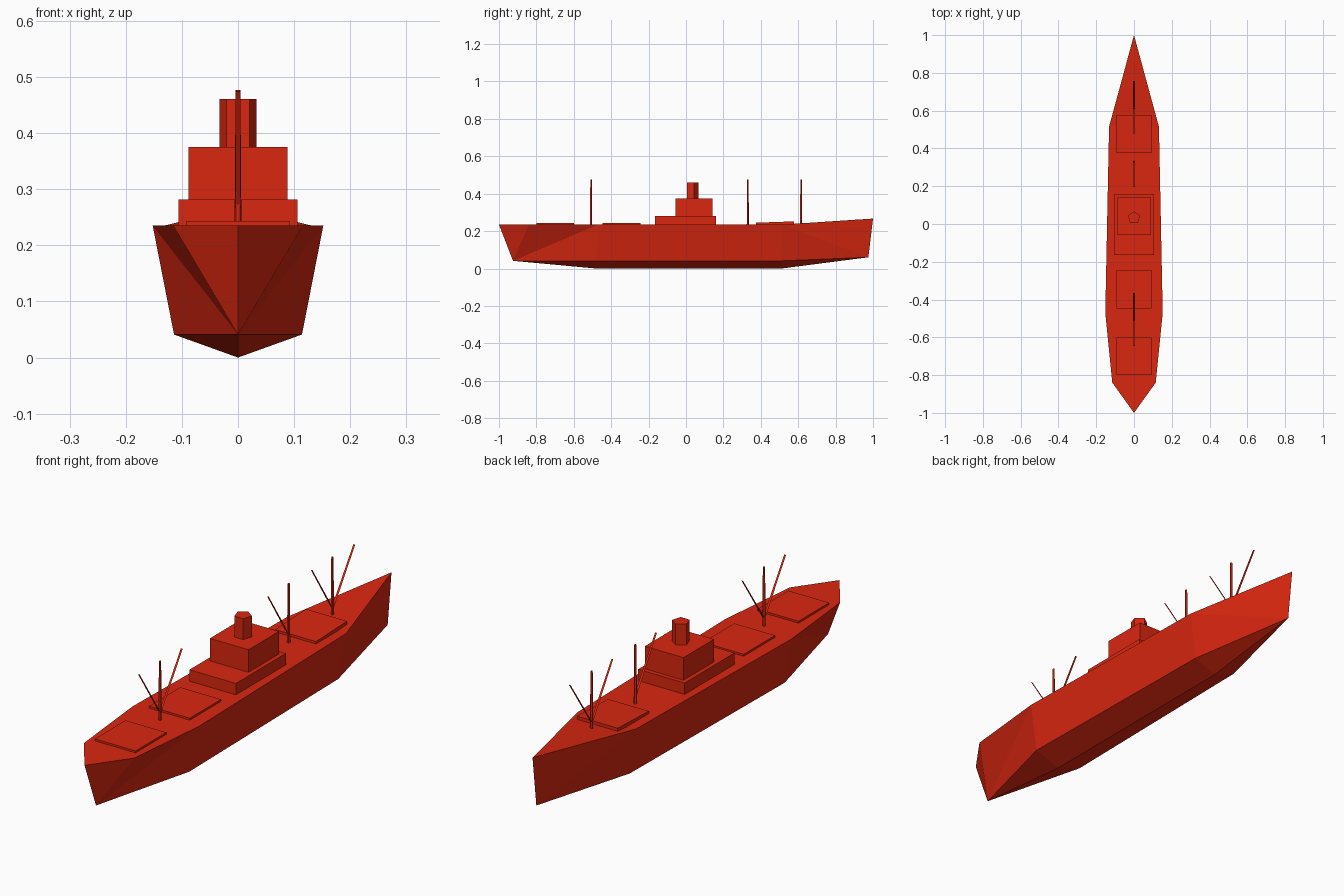
import bpy, bmesh, math
from mathutils import Vector

if "Cube" in bpy.data.objects:
    bpy.data.objects.remove(bpy.data.objects["Cube"])

red = bpy.data.materials.new("red_paint")
red.diffuse_color = (0.7, 0.02, 0.005, 1)
red.use_nodes = True
red.node_tree.nodes["Principled BSDF"].inputs["Base Color"].default_value = red.diffuse_color


def add(name, verts, faces, mirror=False):
    me = bpy.data.meshes.new(name)
    me.from_pydata(verts, [], faces)
    bm = bmesh.new()
    bm.from_mesh(me)
    bmesh.ops.recalc_face_normals(bm, faces=bm.faces)
    bm.to_mesh(me)
    bm.free()
    me.materials.append(red)
    ob = bpy.data.objects.new(name, me)
    bpy.context.collection.objects.link(ob)
    if mirror:
        mod = ob.modifiers.new("mirror", 'MIRROR')
        mod.use_clip = True
    return ob


def box(name, half_w, y0, y1, z0, z1, rise=0.0):
    # rise lifts the +y end so a hatch can follow the deck sheer
    verts = [(x, y, z + (rise if y == y1 else 0))
             for z in (z0, z1)
             for x, y in ((-half_w, y0), (half_w, y0), (half_w, y1), (-half_w, y1))]
    return add(name, verts, [(0, 1, 2, 3), (4, 5, 6, 7)] +
               [(i, (i + 1) % 4, (i + 1) % 4 + 4, i + 4) for i in range(4)])


def column(name, sides, y, z0, z1, r0, r1, turn):
    ring = [turn + math.tau * i / sides for i in range(sides)]
    verts = [(r * math.cos(a), y + r * math.sin(a), z)
             for r, z in ((r0, z0), (r1, z1)) for a in ring]
    n = sides
    return add(name, verts, [tuple(range(n)), tuple(range(n, 2 * n))] +
               [(i, (i + 1) % n, (i + 1) % n + n, i + n) for i in range(n)])


# Hull: starboard half, mirrored across x
DECK, CHINE = 0.235, 0.041
hull = [
    (0, -1.0, DECK), (0.115, -0.84, DECK), (0.152, -0.47, DECK),      # 0-2 deck edge
    (0.132, 0.515, DECK), (0, 1.0, 0.267),                            # 3-4
    (0, -0.925, CHINE), (0.114, -0.48, CHINE),                        # 5-6 chine
    (0.1, 0.51, CHINE), (0, 0.975, 0.06),                             # 7-8
    (0, -0.48, 0), (0, 0.51, 0),                                      # 9-10 keel
    (0, -0.47, DECK), (0, 0.515, DECK),                               # 11-12 deck centre
]
add("hull", hull, [
    (0, 1, 5), (1, 2, 5), (2, 6, 5), (2, 3, 7, 6), (3, 4, 8), (3, 8, 7),
    (5, 6, 9), (6, 7, 10, 9), (7, 8, 10),
    (0, 11, 2, 1), (11, 12, 3, 2), (12, 4, 3)], mirror=True)

# Superstructure and funnel
box("lower_deckhouse", 0.106, -0.165, 0.16, 0.225, 0.282)
box("bridge", 0.088, -0.057, 0.142, 0.275, 0.375)
column("funnel", 5, 0.033, 0.37, 0.461, 0.0345, 0.0345, math.pi / 2)

# Cargo hatches
box("hatch_stern", 0.093, -0.80, -0.60, 0.225, 0.243)
box("hatch_aft", 0.093, -0.447, -0.243, 0.225, 0.243)
box("hatch_fore", 0.093, 0.375, 0.578, 0.225, 0.245, rise=0.007)


# Masts with flat derrick booms
def boom(name, y, reach):
    w0, w1 = 0.005, 0.004
    a, b = y, y + reach
    add(name, [(-w0, a, 0.265), (w0, a, 0.265), (w1, b, 0.475), (-w1, b, 0.475)],
        [(0, 1, 2, 3)])


for place, y, reaches in (("aft", -0.508, (-0.138, 0.142)),
                          ("middle", 0.33, (-0.135,)),
                          ("fore", 0.615, (-0.135, 0.143))):
    column("mast_" + place, 5, y, 0.23, 0.477, 0.0065, 0.0045, math.pi / 2)
    for i, reach in enumerate(reaches):
        boom(f"boom_{place}_{i + 1}", y, reach)
